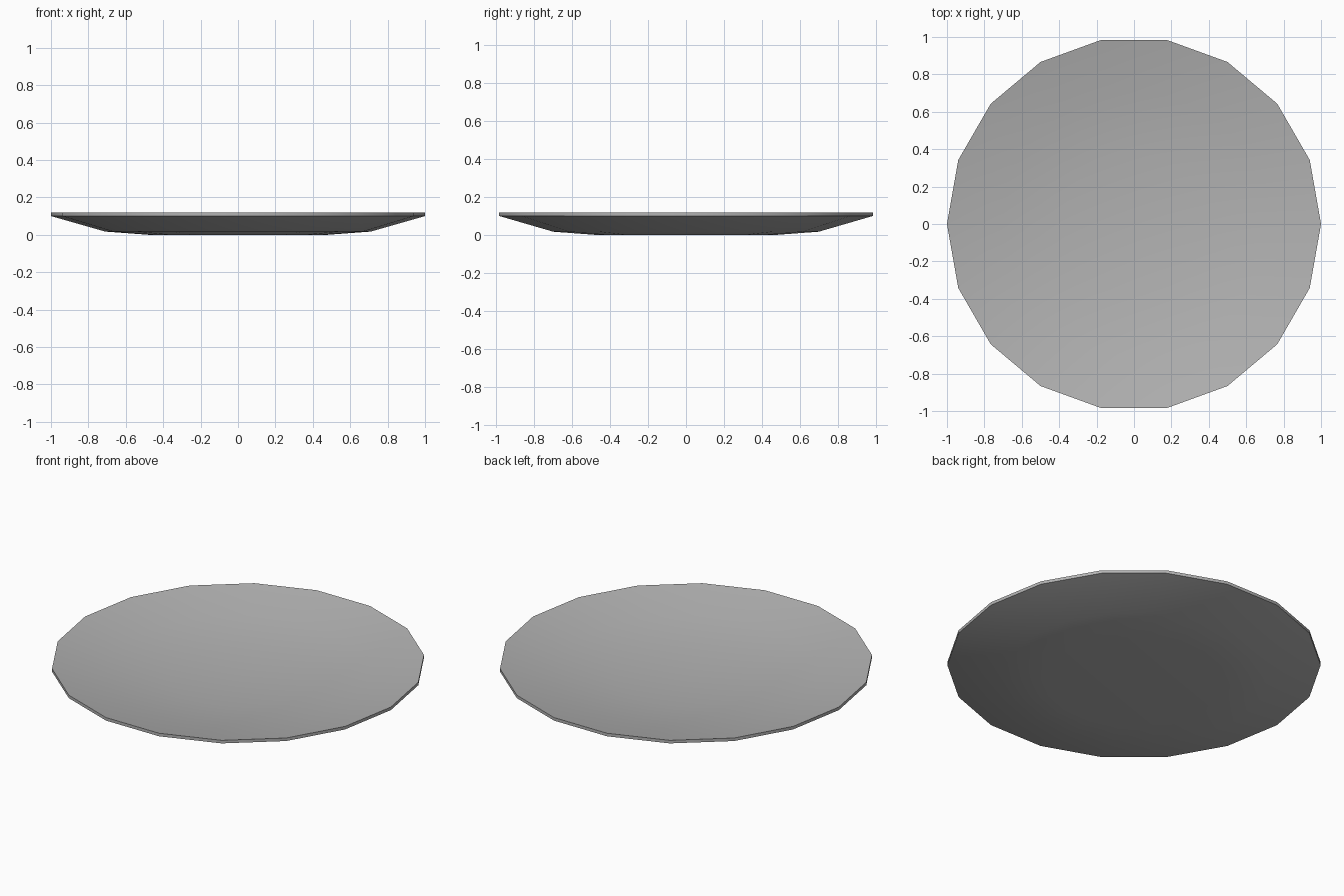
import bpy, bmesh, math

if "Cube" in bpy.data.objects:
    bpy.data.objects.remove(bpy.data.objects["Cube"])

SIDES = 18
# (radius, z) profile: underside centre -> rim -> upper side centre
PROFILE = [(0, 0), (0.48, 0), (0.71, 0.017), (1.0, 0.1),
           (1.0, 0.118), (0.71, 0.06), (0.38, 0.027), (0, 0.013)]

# shallow dish: thin shell turned around z
bm = bmesh.new()
rings = []
for r, z in PROFILE:
    n = SIDES if r else 1
    rings.append([bm.verts.new((r * math.cos(math.tau * i / SIDES),
                                r * math.sin(math.tau * i / SIDES), z))
                  for i in range(n)])
for a, b in zip(rings, rings[1:]):
    for i in range(SIDES):
        j = (i + 1) % SIDES
        corners = [a[i % len(a)], a[j % len(a)], b[j % len(b)], b[i % len(b)]]
        bm.faces.new(list(dict.fromkeys(corners)))
bmesh.ops.recalc_face_normals(bm, faces=bm.faces)

mesh = bpy.data.meshes.new("plate")
bm.to_mesh(mesh)
bm.free()
plate = bpy.data.objects.new("plate", mesh)
bpy.context.collection.objects.link(plate)

# darker grey surface
mat = bpy.data.materials.new("dark_grey")
mat.diffuse_color = (0.45, 0.45, 0.45, 1)
mat.use_nodes = True
mat.node_tree.nodes["Principled BSDF"].inputs["Base Color"].default_value = mat.diffuse_color
mesh.materials.append(mat)

# smooth dish, sharp rim edges
bpy.context.view_layer.objects.active = plate
plate.select_set(True)
bpy.ops.object.shade_smooth_by_angle(angle=math.radians(35))
